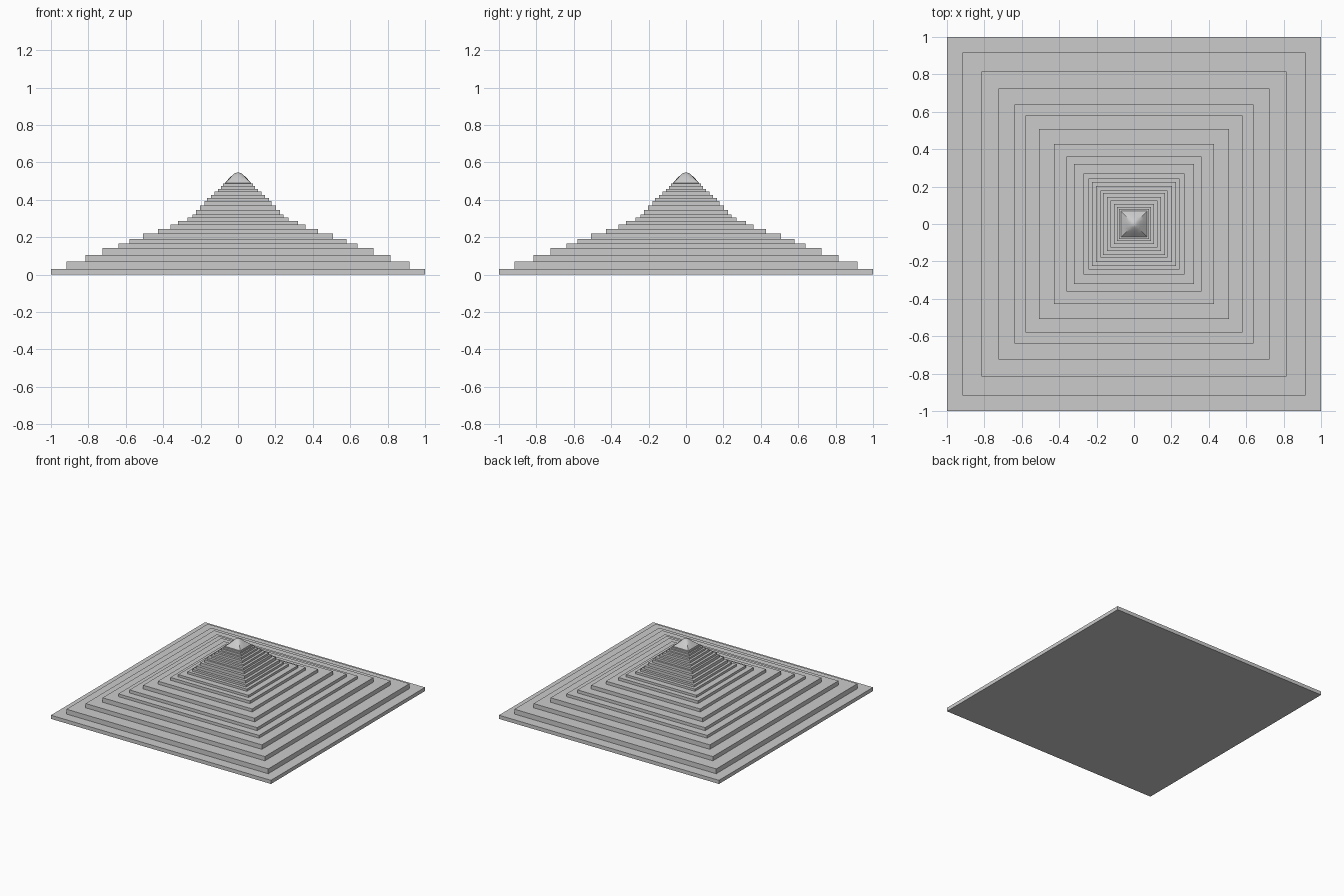
import bpy, bmesh, math

if "Cube" in bpy.data.objects:
    bpy.data.objects.remove(bpy.data.objects["Cube"])

# (half width, top height) of each square tier, bottom to top
TIERS = [(1.0, .03), (.917, .07), (.815, .105), (.724, .142), (.64, .165),
         (.58, .19), (.507, .22), (.428, .245), (.362, .268), (.32, .287),
         (.27, .305), (.244, .322), (.224, .345), (.202, .37), (.18, .393),
         (.165, .41), (.145, .425), (.125, .443), (.107, .458), (.092, .474),
         (.08, .486)]
# Rounded cap: (half width, height, roundness)
CAP = [(.07, .486, 0), (.07, .49, 0), (.052, .51, .3), (.035, .527, .6),
       (.018, .541, .9), (.008, .545, 1)]
SEG = 16


def object_from(bm, name):
    bmesh.ops.recalc_face_normals(bm, faces=bm.faces)
    mesh = bpy.data.meshes.new(name)
    bm.to_mesh(mesh)
    bm.free()
    obj = bpy.data.objects.new(name, mesh)
    bpy.context.collection.objects.link(obj)
    return obj


def ring(bm, r, z, n=4, rounding=0):
    verts = []
    for i in range(n):
        a = math.pi / 4 + 2 * math.pi * i / n
        c, s = math.cos(a), math.sin(a)
        k = r * ((1 - rounding) / max(abs(c), abs(s)) + rounding)
        verts.append(bm.verts.new((k * c, k * s, z)))
    return verts


def loft(bm, rings):
    for a, b in zip(rings, rings[1:]):
        n = len(a)
        for i in range(n):
            bm.faces.new((a[i], a[(i + 1) % n], b[(i + 1) % n], b[i]))


# Stepped pyramid as one continuous shell
bm = bmesh.new()
rings, z = [], 0
for r, top in TIERS:
    rings += [ring(bm, r, z), ring(bm, r, top)]
    z = top
loft(bm, rings)
bm.faces.new(rings[0])
bm.faces.new(rings[-1])
object_from(bm, "stepped_pyramid")

# Smooth peak
bm = bmesh.new()
rings = [ring(bm, r, z, SEG, k) for r, z, k in CAP]
loft(bm, rings)
bm.faces.new(rings[-1])
peak = object_from(bm, "peak_cap")
bpy.context.view_layer.objects.active = peak
peak.select_set(True)
bpy.ops.object.shade_smooth_by_angle(angle=math.radians(40))
